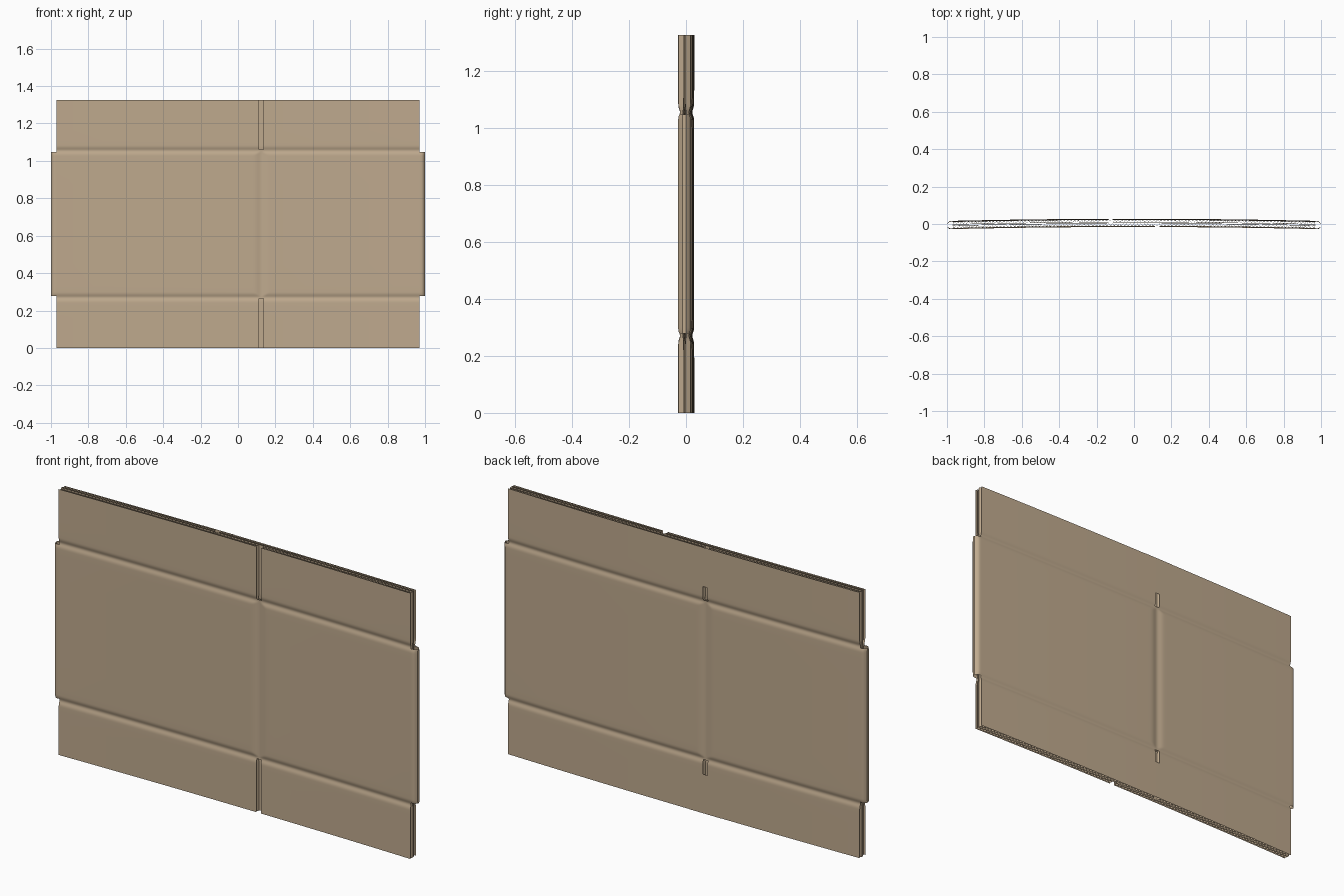
import bpy, bmesh, math

if "Cube" in bpy.data.objects:
    bpy.data.objects.remove(bpy.data.objects["Cube"])

H = 1.325                    # total height
CREASE = (0.27, H - 0.27)    # horizontal fold lines
FLAP_X = 0.97                # half width of flaps
OUT, INN = 0.022, 0.002      # outer / inner liner offset from the mid surface
SLIT_X, SLIT_W = 0.125, 0.0125

card = bpy.data.materials.new("cardboard")
card.diffuse_color = (0.52, 0.40, 0.27, 1)
card.use_nodes = True
card.node_tree.nodes["Principled BSDF"].inputs["Base Color"].default_value = card.diffuse_color


def mid(x):
    # gentle bow of the folded box
    return 0.006 - 0.012 * x * x


def dent_z(z):
    return sum(0.006 * math.exp(-((z - c) / 0.014) ** 2) for c in CREASE)


def dent(x, z, s):
    # horizontal creases, plus the vertical crease between wall panels
    v = 0.006 * math.exp(-((x + s * SLIT_X) / 0.022) ** 2)
    if not CREASE[0] < z < CREASE[1]:
        v = 0
    return max(dent_z(z), v)


def outer(x, z, s):
    return mid(x) + s * (OUT - dent(x, z, s))


def inner(x, z, s):
    return mid(x) + s * (INN + 0.4 * dent(x, z, s))


def span(a, b, n):
    return [a + (b - a) * i / n for i in range(n + 1)]


def grid(name, cols, zs, point, keep=lambda i, z: True, flip=False):
    bm = bmesh.new()
    v = [[bm.verts.new(point(i, z)) for z in zs] for i in range(cols)]
    for i in range(cols - 1):
        for j in range(len(zs) - 1):
            if keep(i, (zs[j] + zs[j + 1]) / 2):
                q = [v[i][j], v[i + 1][j], v[i + 1][j + 1], v[i][j + 1]]
                bm.faces.new(q[::-1] if flip else q)
    bmesh.ops.delete(bm, geom=[p for p in bm.verts if not p.link_faces], context='VERTS')
    me = bpy.data.meshes.new(name)
    bm.to_mesh(me)
    bm.free()
    me.materials.append(card)
    ob = bpy.data.objects.new(name, me)
    bpy.context.collection.objects.link(ob)
    bpy.ops.object.select_all(action='DESELECT')
    ob.select_set(True)
    bpy.context.view_layer.objects.active = ob
    bpy.ops.object.shade_smooth_by_angle(angle=math.radians(35))
    return ob


# rows, dense around the creases
low = [0, 0.08, 0.16, 0.22] + span(0.24, 0.30, 12) + [0.33, 0.45]
ROWS = low + [H / 2] + [H - z for z in reversed(low)]

# front and back walls: two liners around a zigzag core, flaps split by a slit
for s, side in ((-1, "front"), (1, "back")):
    c = -s * SLIT_X
    l, r = c - SLIT_W, c + SLIT_W

    def in_slit(x, z, c=c):
        return abs(x - c) < SLIT_W and not CREASE[0] - 0.004 < z < CREASE[1] + 0.004

    xs = (span(-FLAP_X, c - 0.06, 16) + span(c - 0.05, l, 5) + span(l, r, 4)[1:-1]
          + span(r, c + 0.05, 5) + span(c + 0.06, FLAP_X, 16))

    def keep(i, z, xs=xs):
        return not in_slit((xs[i] + xs[i + 1]) / 2, z)

    grid(side + "_outer_liner", len(xs), ROWS,
         lambda i, z: (xs[i], outer(xs[i], z, s), z), keep, s > 0)
    grid(side + "_inner_liner", len(xs), ROWS,
         lambda i, z: (xs[i], inner(xs[i], z, s), z), keep, s < 0)

    nl = round((l + FLAP_X) / 0.0095)
    nr = round((FLAP_X - r) / 0.0095)
    fx = span(-FLAP_X, l, nl) + [c] + span(r, FLAP_X, nr)

    def flute(i, z):
        f = outer if i % 2 else inner
        return (fx[i], f(fx[i], z, s) - (s * 0.0006 if i % 2 else -s * 0.0006), z)

    grid(side + "_fluted_core", len(fx), ROWS, flute,
         lambda i, z: not in_slit((fx[i] + fx[i + 1]) / 2, z), s > 0)

# rounded side folds joining the two walls
half = [(FLAP_X, 1), (0.98, 1.0), (0.987, 0.93), (0.993, 0.7), (1.0, 0.3)]
fold = half + [(x, -k) for x, k in reversed(half)]
fold_rows = [0.278] + [z for z in ROWS if 0.28 < z < H - 0.28] + [H - 0.278]
for m, side in ((-1, "left"), (1, "right")):
    grid(side + "_side_fold", len(fold), fold_rows,
         lambda i, z: (m * fold[i][0],
                       mid(fold[i][0]) + fold[i][1] * (OUT - dent_z(z)), z),
         flip=m < 0)

# tape patches closing the back slit at the top and bottom rims
for up, name in ((0, "bottom_tape"), (1, "top_tape")):
    tz = [0, 0.05, 0.1, 0.15, 0.18, 0.195]
    tx = span(-0.21, -0.04, 12)

    def tape(i, z):
        inset = 0.015 * max(0, (z - 0.18) / 0.015)      # clipped inner corners
        x = -SLIT_X + (tx[i] + SLIT_X) * (1 - inset / 0.085)
        zz = H - z if up else z
        return (x, mid(x) + OUT + 0.0012, zz)

    grid(name, len(tx), tz, tape, flip=not up)
